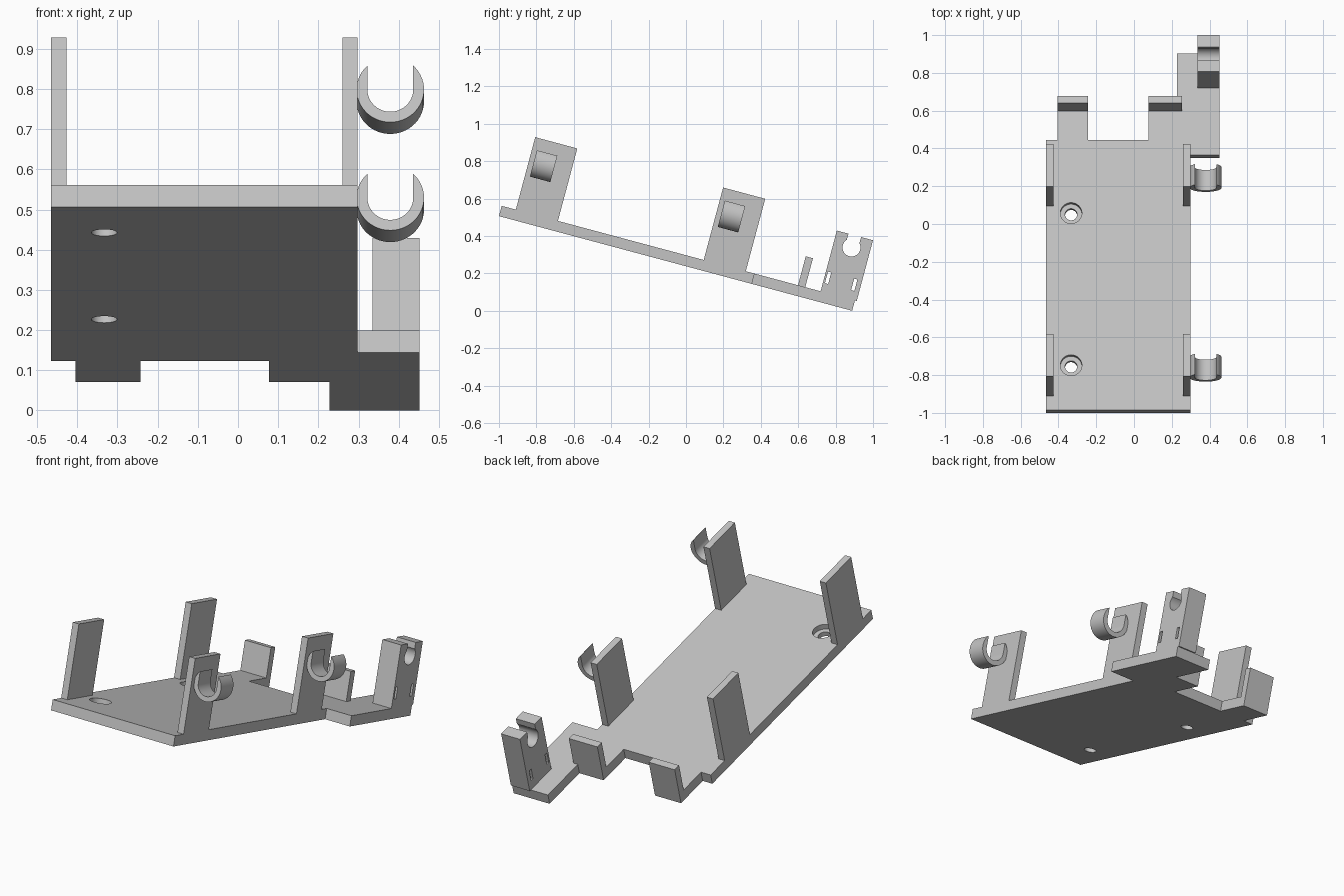
import bpy, bmesh, math
from mathutils import Matrix, Vector

cube = bpy.data.objects.get("Cube")
if cube:
    bpy.data.objects.remove(cube)

# Overall dimensions, in the untilted frame: x across, y along, z up from the plate
TILT = math.radians(15)
LENGTH, THICK = 1.955, 0.057
LEFT, RIGHT, WALL = -0.465, 0.298, 0.038
PLACE = Matrix.Translation((0, -1, LENGTH * math.sin(TILT))) @ Matrix.Rotation(-TILT, 4, 'X')

grey = bpy.data.materials.new("plain grey")
grey.use_nodes = True
grey.diffuse_color = (0.55, 0.55, 0.55, 1)
grey.node_tree.nodes["Principled BSDF"].inputs["Base Color"].default_value = grey.diffuse_color


def prism(name, outline, axis, lo, hi):
    """Extrude a 2D outline along one axis, then tilt it into place."""
    bm = bmesh.new()
    verts = []
    for a, b in outline:
        co = [a, b]
        co.insert(axis, lo)
        verts.append(bm.verts.new(co))
    face = bm.faces.new(verts)
    side = bmesh.ops.extrude_face_region(bm, geom=[face])["geom"]
    shift = Vector((0, 0, 0))
    shift[axis] = hi - lo
    bmesh.ops.translate(bm, vec=shift, verts=[v for v in side if isinstance(v, bmesh.types.BMVert)])
    bmesh.ops.recalc_face_normals(bm, faces=bm.faces)
    bm.transform(PLACE)
    mesh = bpy.data.meshes.new(name)
    bm.to_mesh(mesh)
    bm.free()
    mesh.materials.append(grey)
    obj = bpy.data.objects.new(name, mesh)
    bpy.context.collection.objects.link(obj)
    return obj


def rect(a0, a1, b0, b1):
    return [(a0, b0), (a1, b0), (a1, b1), (a0, b1)]


def arc(a, b, radius, start, end, steps):
    angles = [start + (end - start) * i / steps for i in range(steps + 1)]
    return [(a + radius * math.cos(t), b + radius * math.sin(t)) for t in angles]


def circle(a, b, radius):
    return arc(a, b, radius, 0, math.tau, 48)[:-1]


def select(obj):
    bpy.ops.object.select_all(action='DESELECT')
    obj.select_set(True)
    bpy.context.view_layer.objects.active = obj


def cut(obj, cutters):
    for cutter in cutters:
        cutter.hide_render = True
        mod = obj.modifiers.new("cut", 'BOOLEAN')
        mod.operation, mod.solver, mod.object = 'DIFFERENCE', 'EXACT', cutter
        select(obj)
        bpy.ops.object.modifier_apply(modifier=mod.name)
        bpy.data.objects.remove(cutter)


def smooth(obj):
    select(obj)
    bpy.ops.object.shade_smooth_by_angle(angle=math.radians(30))


# Base plate with two rear tabs and a side arm
base = prism("base_plate", [
    (LEFT, 0), (RIGHT, 0), (RIGHT, 1.397), (0.452, 1.397), (0.452, LENGTH), (0.228, LENGTH),
    (0.228, 1.68), (0.077, 1.68), (0.077, 1.48), (-0.243, 1.48), (-0.243, 1.68),
    (-0.405, 1.68), (-0.405, 1.48), (LEFT, 1.48)], 2, 0, THICK)

# Counterbored screw holes
for y in (0.246, 1.08):
    cut(base, [prism("hole", circle(-0.333, y, 0.032), 2, -0.1, 0.1),
               prism("counterbore", circle(-0.333, y, 0.057), 2, 0.027, 0.1)])
smooth(base)

# Rear stop walls on the tabs
for name, x0, x1 in (("right", -0.405, -0.243), ("left", 0.077, 0.255)):
    prism("rear_stop_" + name, rect(x0, x1, 1.64, 1.68), 2, THICK, 0.217)

# Side uprights in pairs, with an open cable hook on each left one
R_OUT, R_IN, HOOK_X, HOOK_Z = 0.084, 0.057, 0.379, 0.331
tip = math.acos(R_IN / R_OUT)
for name, y in (("front", 0.078), ("rear", 1.118)):
    for side, x in (("right", LEFT), ("left", RIGHT - WALL)):
        prism(f"{name}_upright_{side}", rect(x, x + WALL, y, y + 0.233), 2, THICK, 0.458)
    outer = arc(HOOK_X, HOOK_Z, R_OUT, tip, -math.pi - tip, 40)
    inner = arc(HOOK_X, HOOK_Z, R_IN, -math.pi, 0, 32)
    smooth(prism(name + "_cable_hook", outer + inner, 1, y + 0.027, y + 0.14))

# Snap block on the arm: round seat with a narrower opening at the top
Y0, Y1, TOP, SEAT_Y, SEAT_Z, SEAT_R, GAP = 1.765, 1.965, 0.393, 1.864, 0.326, 0.048, 0.035
lip = math.acos(GAP / SEAT_R)
seat = arc(SEAT_Y, SEAT_Z, SEAT_R, lip, -math.pi - lip, 36)
block = prism("snap_block", [(Y0, THICK), (Y1, THICK), (Y1, TOP), (SEAT_Y + GAP, TOP)] + seat
              + [(SEAT_Y - GAP, TOP), (Y0, TOP)], 0, 0.335, 0.452)

# Tie slots through the block
cut(block, [prism("slot", rect(y - 0.009, y + 0.009, 0.105, 0.169), 0, 0.3, 0.5)
            for y in (1.785, 1.93)])
smooth(block)
